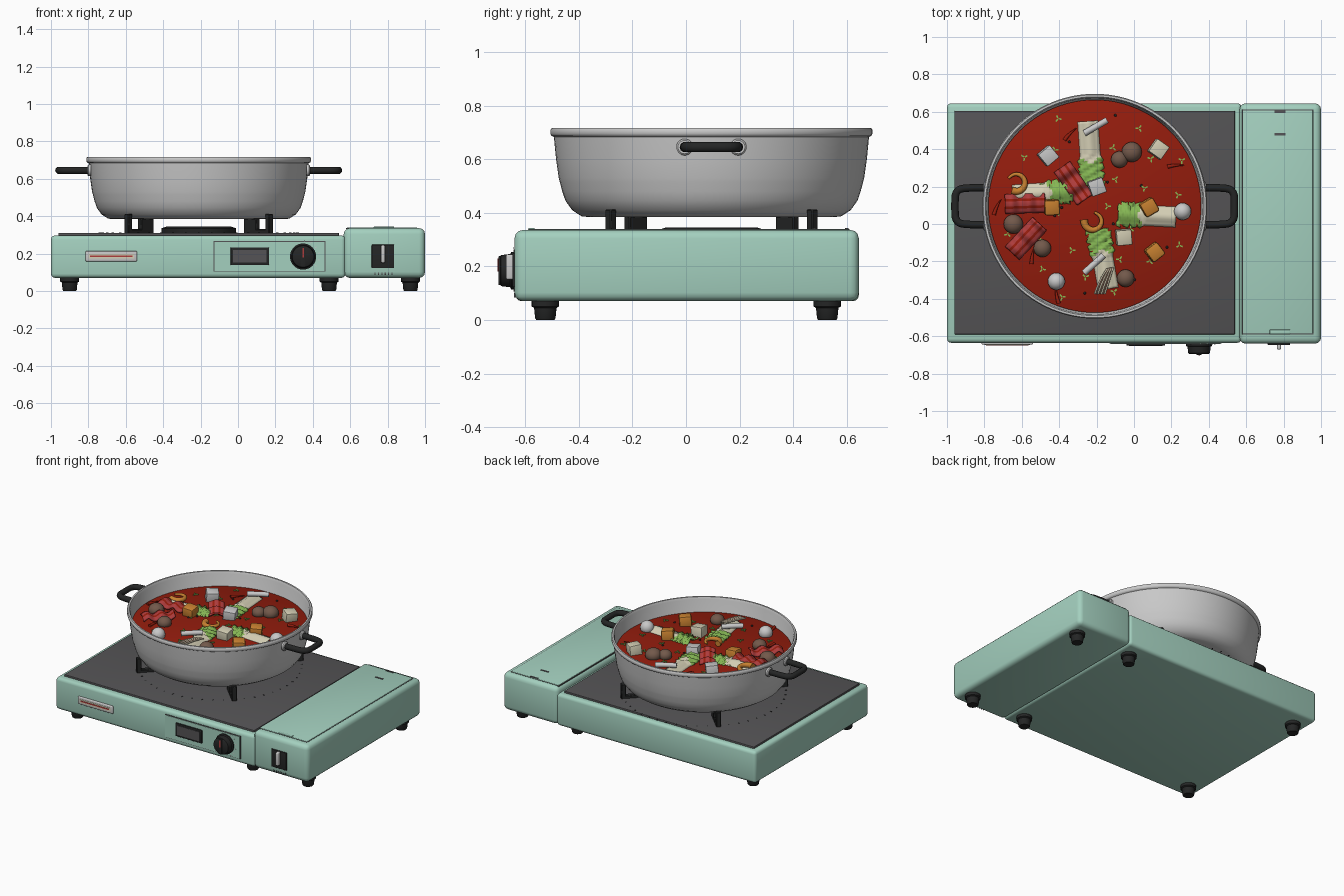
import bpy, bmesh, math, random
from math import pi, sin, cos, radians
from mathutils import Matrix, Vector

if "Cube" in bpy.data.objects:
    bpy.data.objects.remove(bpy.data.objects["Cube"])
random.seed(4)


def material(name, r, g, b):
    m = bpy.data.materials.new(name)
    m.use_nodes = True
    m.diffuse_color = (r, g, b, 1)
    m.node_tree.nodes["Principled BSDF"].inputs["Base Color"].default_value = (r, g, b, 1)
    return m


MINT = material("mint enamel", .37, .63, .52)
SILVER = material("silver white", .58, .58, .58)
PLATE = material("dark grey", .09, .088, .092)
BLACK = material("black", .018, .019, .019)
BROTH = material("broth red", .30, .012, .004)
MEAT = material("meat red", .42, .045, .045)
CREAM = material("cream", .66, .62, .46)
GREEN = material("leaf green", .24, .48, .09)
ORANGE = material("orange", .58, .22, .03)
BROWN = material("brown", .17, .10, .07)


def finish(name, bm, mats, loc=(0, 0, 0), rot=(0, 0, 0), angle=40):
    bmesh.ops.recalc_face_normals(bm, faces=bm.faces)
    mesh = bpy.data.meshes.new(name)
    bm.to_mesh(mesh)
    bm.free()
    ob = bpy.data.objects.new(name, mesh)
    bpy.context.collection.objects.link(ob)
    for m in mats if isinstance(mats, list) else [mats]:
        mesh.materials.append(m)
    ob.location, ob.rotation_euler = loc, rot
    bpy.ops.object.select_all(action='DESELECT')
    ob.select_set(True)
    bpy.context.view_layer.objects.active = ob
    bpy.ops.object.shade_smooth_by_angle(angle=radians(angle))
    return ob


def box(name, loc, size, mat, bevel=0, rot=(0, 0, 0), segments=3):
    bm = bmesh.new()
    bmesh.ops.create_cube(bm, size=1, matrix=Matrix.Diagonal((*size, 1)))
    if bevel:
        bmesh.ops.bevel(bm, geom=bm.edges[:], offset=bevel, segments=segments,
                        profile=.5, affect='EDGES')
    return finish(name, bm, mat, loc, rot)


def span(name, x, y, z, mat, bevel=0):
    lo, hi = zip(x, y, z)
    return box(name, [(a + b) / 2 for a, b in zip(lo, hi)],
               [b - a for a, b in zip(lo, hi)], mat, bevel)


def lathe(name, profile, mat, loc, rot=(0, 0, 0), n=32):
    bm = bmesh.new()
    rings = [[bm.verts.new((r * cos(2 * pi * i / n), r * sin(2 * pi * i / n), z))
              for i in range(n)] for r, z in profile]
    for a, b in zip(rings, rings[1:]):
        for i in range(n):
            j = (i + 1) % n
            bm.faces.new((a[i], a[j], b[j], b[i]))
    bm.faces.new(rings[0])
    bm.faces.new(rings[-1])
    return finish(name, bm, mat, loc, rot)


def ball(name, loc, r, mat, squash=1):
    bm = bmesh.new()
    bmesh.ops.create_uvsphere(bm, u_segments=20, v_segments=12, radius=r)
    bmesh.ops.scale(bm, vec=(1, 1, squash), verts=bm.verts)
    return finish(name, bm, mat, loc)


def tube(name, points, radii, mat, loc=(0, 0, 0), rot=(0, 0, 0)):
    """Round tube along a smooth curve."""
    cu = bpy.data.curves.new(name, 'CURVE')
    cu.dimensions, cu.bevel_depth, cu.bevel_resolution = '3D', 1, 3
    cu.use_fill_caps = True
    sp = cu.splines.new('NURBS')
    sp.points.add(len(points) - 1)
    sp.use_endpoint_u, sp.order_u, sp.resolution_u = True, 3, 6
    for p, co, r in zip(sp.points, points, radii):
        p.co, p.radius = (*co, 1), r
    cu.materials.append(mat)
    ob = bpy.data.objects.new(name, cu)
    ob.location, ob.rotation_euler = loc, rot
    bpy.context.collection.objects.link(ob)


def sheet(name, loc, turn, size, shape, rule, mats, thick):
    """Wavy strip; shape gives (widening, height), rule picks the colour."""
    bm = bmesh.new()
    bmesh.ops.create_grid(bm, x_segments=24, y_segments=8, size=.5)
    for f in bm.faces:
        c = f.calc_center_median()
        f.material_index = rule(c.x, c.y)
    for v in bm.verts:
        u, w = v.co.x, v.co.y
        wide, height = shape(u, w)
        v.co = (u * size[0], w * size[1] * wide, height)
    ob = finish(name, bm, mats, loc, (0, 0, radians(turn)), 80)
    ob.modifiers.new("thickness", 'SOLIDIFY').thickness = thick


# Stove body, cooking plate and fuel compartment
span("stove_body", (-1, .575), (-.635, .645), (.07, .297), MINT, .022)
span("cooking_plate", (-.96, .54), (-.59, .605), (.29, .31), PLATE, .004)
span("fuel_compartment", (.565, 1), (-.64, .645), (.07, .336), MINT, .032)
span("lid_seam", (.578, .96), (-.59, .612), (.33, .3375), PLATE)
span("fuel_lid", (.582, .956), (-.586, .608), (.33, .340), MINT, .003)
span("lid_latch", (.725, .835), (-.588, -.565), (.336, .344), MINT, .003)
for y in (.6, .48):
    span("lid_hinge", (.75, .81), (y - .006, y + .006), (.336, .343), PLATE)
for x in (-.9, .487, .922):
    for y in (-.525, .527):
        lathe("foot", [(.034, 0), (.038, .006), (.042, .045), (.051, .05), (.051, .075)],
              BLACK, (x, y, 0), n=24)

# Front controls
span("panel_seam", (-.13, .467), (-.639, -.63), (.103, .267), PLATE)
span("control_panel", (-.126, .463), (-.642, -.63), (.107, .263), MINT)
span("screen_frame", (-.04, .167), (-.65, -.63), (.138, .233), BLACK, .004)
span("screen", (-.026, .153), (-.653, -.64), (.152, .219), PLATE)
lathe("knob", [(.07, 0), (.07, .012), (.062, .016), (.058, .05), (.052, .055)],
      BLACK, (.348, -.64, .184), (pi / 2, 0, 0), 40)
span("knob_grip", (.334, .362), (-.7, -.69), (.13, .238), BLACK, .003)
span("knob_pointer", (.344, .352), (-.703, -.698), (.18, .23), MEAT)
for i in range(7):
    a = radians(-60 + i * 24)
    box("dial_mark", (.348 + .085 * cos(a), -.643, .184 + .085 * sin(a)),
        (.008, .003, .004), SILVER, rot=(0, -a, 0))
span("name_plate", (-.815, -.54), (-.645, -.63), (.158, .213), SILVER, .006)
span("name_plate_inset", (-.80, -.555), (-.647, -.64), (.173, .198), CREAM)
span("name_plate_stripe", (-.79, -.565), (-.649, -.64), (.181, .190), MEAT)
span("switch_recess", (.715, .835), (-.648, -.63), (.122, .248), BLACK, .004)
span("switch_lever", (.764, .787), (-.672, -.64), (.15, .245), SILVER, .008)
for i in range(6):
    x = .73 + i * .018
    span("vent_slot", (x, x + .006), (-.642, -.635), (.084, .1), PLATE)

# Pan supports and burner
CX, CY = -.21, .095
lathe("burner", [(.2, .305), (.2, .335), (.17, .345)], BLACK, (CX, CY, 0), n=40)
for k in range(4):
    a = pi / 4 + k * pi / 2

    def radial(name, r, length, z0, z1):
        box(name, (CX + r * cos(a), CY + r * sin(a), (z0 + z1) / 2),
            (length, .032, z1 - z0), BLACK, .004, (0, 0, a), 1)
    radial("support_block", .4, .095, .3, .387)
    radial("support_base", .46, .16, .3, .33)
    radial("support_prong", .532, .032, .3, .412)
for k in range(48):
    a = 2 * pi * k / 48
    box("plate_hole", (CX + .53 * cos(a), CY + .53 * sin(a), .31), (.012, .006, .003),
        BLACK, rot=(0, 0, a))

# Pot, rivets and handles
lathe("pot", [(.46, .384), (.485, .387), (.52, .41), (.545, .445), (.557, .48), (.566, .515),
              (.57, .53), (.58, .6), (.588, .683), (.597, .687), (.601, .695), (.601, .709),
              (.596, .716), (.585, .716), (.578, .70), (.57, .6), (.55, .56)],
      SILVER, (CX, CY, 0), n=96)
lathe("broth", [(.569, .60), (.569, .614), (.565, .616)], BROTH, (CX, CY, 0), n=96)
for s in (-1, 1):
    for y in (-.1, .1):
        lathe("handle_rivet", [(.031, 0), (.031, .012), (.025, .018)], SILVER,
              (CX + s * .577, CY + y, .645), (0, s * pi / 2, 0), 24)
    path = [(.58, -.098), (.66, -.1), (.745, -.09), (.748, 0), (.745, .09), (.66, .1), (.58, .098)]
    tube("handle", [(CX + s * x, CY + y, .645) for x, y in path], [.02] * 7, BLACK)

# Cabbage leaves: cream stalk with a ruffled green end
for x, y, turn, size in ((-.235, .38, -86, .34), (-.49, .165, 4, .32),
                         (.07, .045, 177, .31), (-.165, -.19, 100, .32)):
    sheet("cabbage_leaf", (x, y, .632), turn, (size, .11),
          lambda u, w: (1 + (.22 + .1 * sin(u * 60) if u > .08 else 0),
                        .012 * cos(w * 6) + (.012 * sin(u * 45 + w * 9) if u > .08 else 0)),
          lambda u, w: int(u + .22 * abs(w) > .16), [CREAM, GREEN], .012)

# Meat slices with fat streaks
for x, y, turn in ((-.325, .22, -55), (-.585, .11, 2), (-.58, -.08, 47)):
    sheet("meat_slice", (x, y, .648), turn, (.21, .105),
          lambda u, w: (1, .012 * sin(u * 14) + .01 * cos(w * 5)),
          lambda u, w: int(w * 8 + 4) in (2, 5), [MEAT, BROTH], .012)

# Tofu and vegetable cubes
for name, mat, spots in (
        ("white_tofu", SILVER, ((-.46, .365, 40), (-.2, .2, 20))),
        ("cream_tofu", CREAM, ((.13, .4, 55), (-.055, -.07, 5))),
        ("pumpkin_cube", ORANGE, ((-.44, .09, 2), (.08, .09, 30), (.11, -.15, 38)))):
    for x, y, turn in spots:
        box(name, (x, y, .638), (.082, .082, .08), mat, .012 if mat == ORANGE else .005,
            (.1, .08, radians(turn)), 2)

# Mushroom balls and fish balls
for x, y, r in ((-.078, .345, .045), (-.012, .385, .054), (-.645, 0, .052),
                (-.49, -.13, .047), (-.045, -.29, .047)):
    ball("mushroom_ball", (x, y, .632), r, BROWN, .85)
for x, y in ((.26, .067), (-.415, -.307)):
    ball("fish_ball", (x, y, .634), .046, SILVER)

# Shrimp: tapering hooks
for x, y, turn in ((-.63, .22, -120), (-.22, .015, 170)):
    arc = [radians(d) for d in range(0, 271, 30)]
    tube("shrimp", [(.048 * cos(a), .048 * sin(a), 0) for a in arc],
         [.021 - .0015 * i for i in range(len(arc))], ORANGE, (x, y, .64), (0, 0, radians(turn)))

# Rice cakes, thin mushroom strands and chillies
for x, y, turn in ((-.205, .52, 30), (-.215, -.215, 42)):
    tube("rice_cake", [(-.07, 0, 0), (0, 0, .004), (.07, 0, 0)], [.017] * 3, SILVER,
         (x, y, .66), (0, 0, radians(turn)))
for i in range(7):
    tube("mushroom_strand", [(-.075, 0, 0), (0, .006, .01), (.075, (i - 3) * .004, 0)],
         [.005] * 3, (CREAM, BROWN)[i % 2], (-.155 + .009 * (i - 3), -.305, .655), (0, 0, radians(68)))
for x, y, turn in ((-.34, .48, 45), (-.73, .09, 65), (.225, .31, 5), (-.54, -.17, 80), (-.41, -.38, 100)):
    tube("chilli", [(-.045, 0, 0), (0, .008, .003), (.045, 0, 0)], [.011, .008, .002], BROTH,
         (x, y, .624), (0, 0, radians(turn)))

# Herb sprigs floating on the broth
for i in range(30):
    a, r = i * 2.4, .53 * math.sqrt((i + .5) / 30)
    for k in range(3):
        b = a + k * 2 * pi / 3
        box("herb", (CX + r * cos(a) + .011 * cos(b), CY + r * sin(a) + .011 * sin(b), .62),
            (.016, .008, .006), GREEN, rot=(0, 0, b))
for i in range(16):
    a, r = random.uniform(0, 2 * pi), random.uniform(.1, .53)
    ball("pepper", (CX + r * cos(a), CY + r * sin(a), .617), .007, BLACK)
